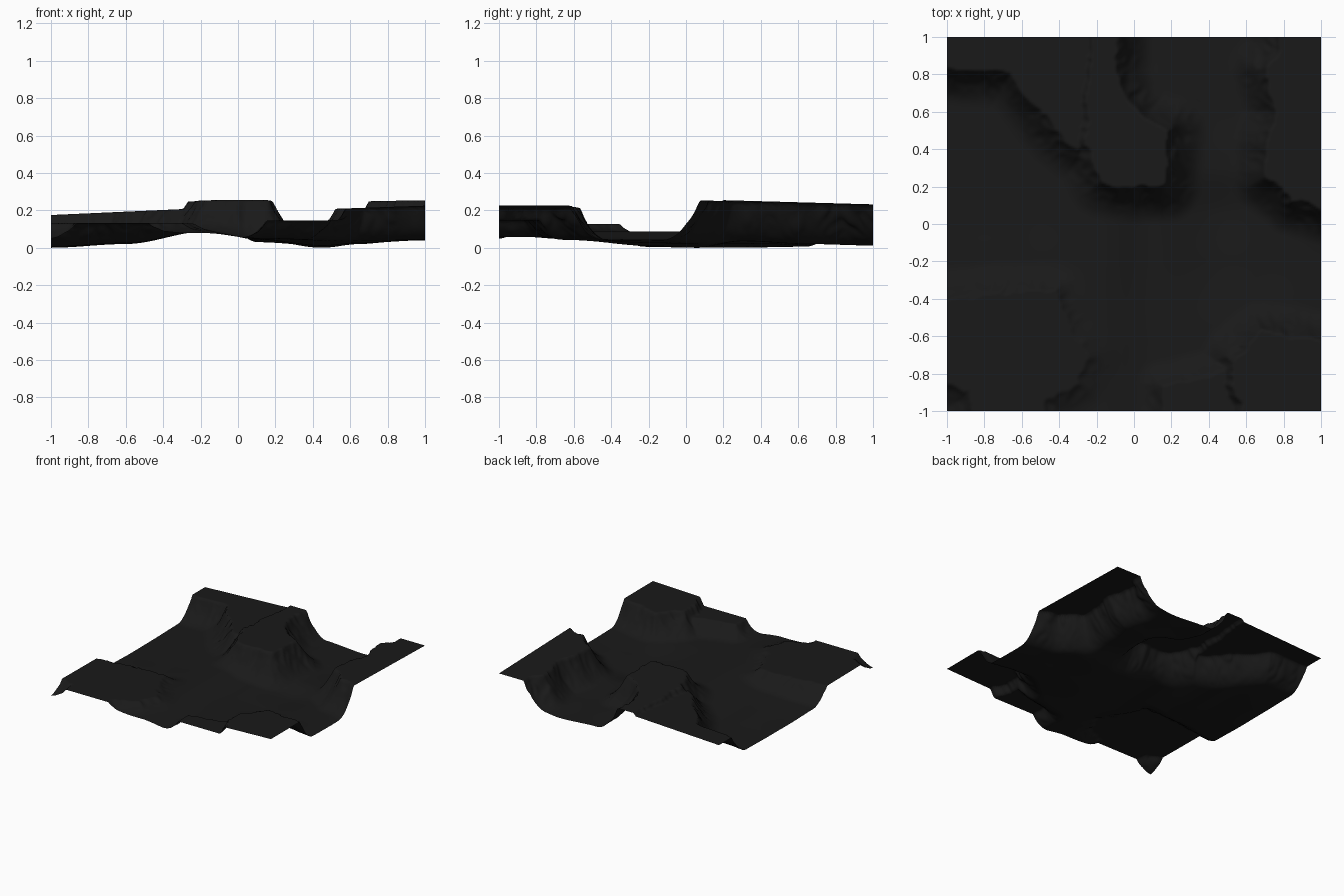
import bpy, bmesh
from math import hypot
from mathutils import Vector, noise

if "Cube" in bpy.data.objects:
    bpy.data.objects.remove(bpy.data.objects["Cube"])

N = 180  # grid cells per side

# Valley floor: coarse heights blended smoothly
XS = [-1, -0.6, -0.17, 0.1, 0.45, 0.65, 1]
YS = [-1, -0.6, -0.2, 0.05, 0.3, 0.65, 1]
FLOOR = [
    [.045, .07, .078, .05, .06, .06, .06],
    [.07, .08, .087, .05, .04, .045, .045],
    [.005, .025, .088, .045, .010, .025, .04],
    [.000, .020, .088, .045, .000, .02, .05],
    [.001, .020, .088, .05, .035, .04, .05],
    [.006, .020, .088, .045, .020, .02, .05],
    [.03, .05, .09, .03, .012, .03, .05],
]

# Plateaus: rim outline, top height, slope of the top in x and y, talus width
PLATEAUS = [
    # central mesa
    ([(-.22, 1.2), (-.25, .7), (-.26, .45), (-.17, .23), (0, .2), (.16, .21),
      (.19, .5), (.05, .54), (-.04, .66), (-.1, .8), (-.1, 1.2)], .26, 0, -.028, .21),
    # north-west plateau
    ([(-1.2, .86), (-.95, .83), (-.66, .81), (-.55, .66), (-.4, .48), (-.3, .4),
      (-.2, .5), (-.2, 1.2), (-1.2, 1.2)], .22, .045, 0, .2),
    # north-east plateau
    ([(.78, 1.2), (.77, .93), (.7, .83), (.76, .6), (.71, .42), (.71, .25),
      (.85, .13), (1.2, .02), (1.2, 1.2)], .255, 0, -.025, .2),
    # south-east plateau
    ([(.64, -1.2), (.58, -.95), (.53, -.86), (.53, -.7), (.68, -.58), (.85, -.6),
      (1.2, -.68), (1.2, -1.2)], .19, .035, 0, .18),
    # south shelf
    ([(.16, -1.2), (.16, -.87), (.4, -.82), (.6, -.72), (.7, -1.2)], .145, 0, 0, .16),
    # south-west shelf
    ([(-.84, -1.2), (-.88, -.9), (-1.2, -.75), (-1.2, -.43), (-.7, -.36), (-.42, -.36),
      (-.35, -.55), (-.24, -.72), (-.3, -.85), (-.47, -.95), (-.5, -1.2)], .123, 0, -.01, .17),
]


def locate(v, knots):
    """Cell index and smoothed fraction of v among the knots."""
    i = 0
    while i < len(knots) - 2 and v > knots[i + 1]:
        i += 1
    t = (v - knots[i]) / (knots[i + 1] - knots[i])
    return i, t * t * (3 - 2 * t)


def floor_height(x, y):
    i, s = locate(x, XS)
    j, t = locate(y, YS)
    low = FLOOR[j][i] * (1 - s) + FLOOR[j][i + 1] * s
    high = FLOOR[j + 1][i] * (1 - s) + FLOOR[j + 1][i + 1] * s
    return low * (1 - t) + high * t


def outside_distance(x, y, poly):
    """Signed distance to a rim outline (negative inside)."""
    best, inside = 9.0, False
    ax, ay = poly[-1]
    for bx, by in poly:
        ex, ey, px, py = bx - ax, by - ay, x - ax, y - ay
        k = max(0, min(1, (px * ex + py * ey) / (ex * ex + ey * ey)))
        best = min(best, hypot(px - k * ex, py - k * ey))
        if (ay > y) != (by > y) and x < ex * (y - ay) / ey + ax:
            inside = not inside
        ax, ay = bx, by
    return -best if inside else best


def height(x, y):
    base = floor_height(x, y)
    # ragged gullies cut into the cliffs
    ragged = .03 * noise.noise(Vector((x * 6, y * 6, 3)))
    ragged += .03 * abs(noise.noise(Vector((x * 14, y * 14, 8)))) - .008
    z = base
    for poly, top, sx, sy, width in PLATEAUS:
        d = outside_distance(x, y, poly)
        if d > width + .1:
            continue
        # gullies fade out towards the foot of the slope
        d = max(0, d + ragged * max(.2, 1 - max(0, d) / width))
        f = max(0, 1 - d / width) ** 2.1
        z = max(z, base + (top + sx * x + sy * y - base) * f)
    return max(0, z)


# Terrain sheet
bm = bmesh.new()
bmesh.ops.create_grid(bm, x_segments=N, y_segments=N, size=1)
for v in bm.verts:
    v.co.z = height(v.co.x, v.co.y)
low = min(v.co.z for v in bm.verts)
for v in bm.verts:
    v.co.z -= low
for f in bm.faces:
    f.smooth = True
mesh = bpy.data.meshes.new("terrain")
bm.to_mesh(mesh)
bm.free()
terrain = bpy.data.objects.new("terrain", mesh)
bpy.context.collection.objects.link(terrain)

# Dark rock material
rock = bpy.data.materials.new("dark_rock")
rock.diffuse_color = (.01, .01, .01, 1)
rock.use_nodes = True
rock.node_tree.nodes["Principled BSDF"].inputs["Base Color"].default_value = rock.diffuse_color
mesh.materials.append(rock)
